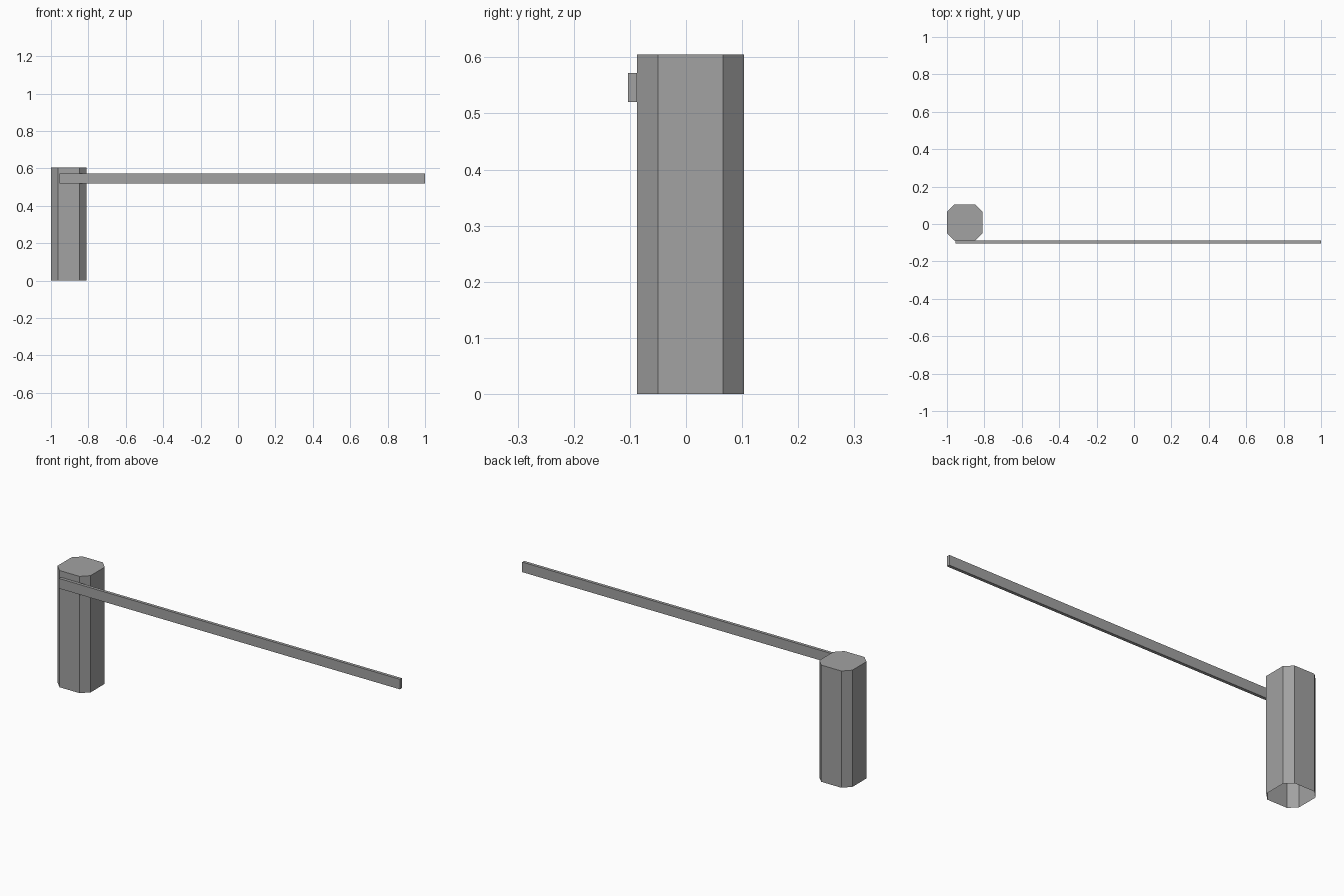
import bpy, bmesh

if "Cube" in bpy.data.objects:
    bpy.data.objects.remove(bpy.data.objects["Cube"])

grey = bpy.data.materials.new("dark_grey")
grey.diffuse_color = (0.36, 0.36, 0.36, 1)
grey.use_nodes = True
grey.node_tree.nodes["Principled BSDF"].inputs["Base Color"].default_value = grey.diffuse_color


def make_object(name, bm):
    bmesh.ops.recalc_face_normals(bm, faces=bm.faces)
    mesh = bpy.data.meshes.new(name)
    bm.to_mesh(mesh)
    bm.free()
    mesh.materials.append(grey)
    obj = bpy.data.objects.new(name, mesh)
    bpy.context.collection.objects.link(obj)
    return obj


def prism(name, outline, z0, z1, open_bottom=False):
    bm = bmesh.new()
    low = [bm.verts.new((x, y, z0)) for x, y in outline]
    high = [bm.verts.new((x, y, z1)) for x, y in outline]
    n = len(outline)
    for i in range(n):
        j = (i + 1) % n
        bm.faces.new((low[i], low[j], high[j], high[i]))
    bm.faces.new(high)
    if not open_bottom:
        bm.faces.new(low[::-1])
    return make_object(name, bm)


# Barrier post: square with cut corners, open underneath
cx, cy, h, f = -0.905, 0.008, 0.095, 0.0575
octagon = [(cx + x, cy + y) for x, y in (
    (f, -h), (h, -f), (h, f), (f, h), (-f, h), (-h, f), (-h, -f), (-f, -h))]
prism("barrier_post", octagon, 0, 0.605, open_bottom=True)

# Barrier arm: thin bar against the front of the post
bar = [(-0.955, -0.103), (1, -0.103), (1, -0.087), (-0.955, -0.087)]
prism("barrier_arm", bar, 0.52, 0.572)
